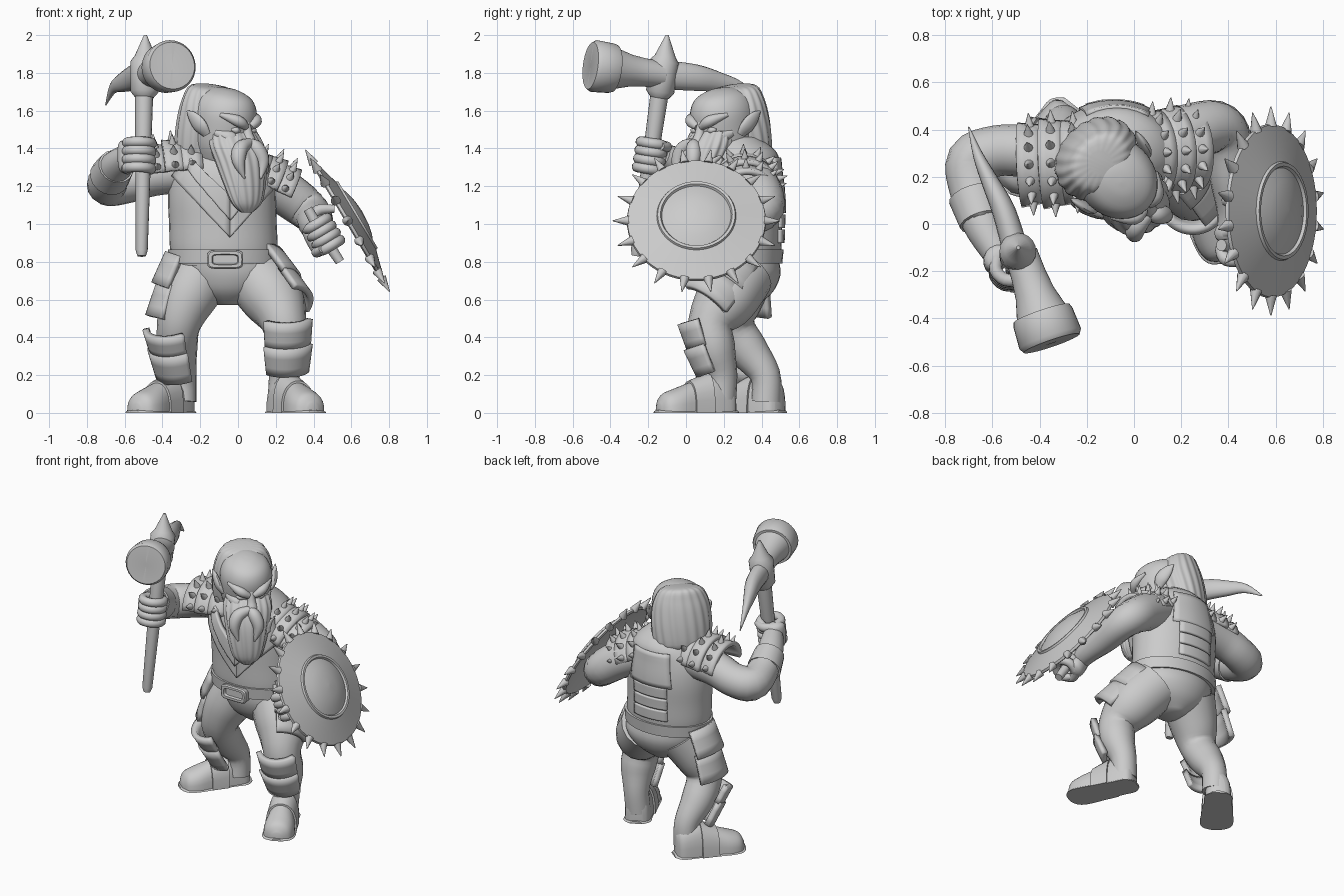
import bpy, bmesh
from math import sin, cos, pi, radians, copysign
from mathutils import Vector, Matrix
from mathutils.bvhtree import BVHTree

if "Cube" in bpy.data.objects:
    bpy.data.objects.remove(bpy.data.objects["Cube"])

clay = bpy.data.materials.new("plain grey clay")
clay.use_nodes = True
clay.diffuse_color = (.6, .6, .6, 1)
clay.node_tree.nodes["Principled BSDF"].inputs["Base Color"].default_value = clay.diffuse_color
X_AXIS, Y_AXIS, Z_AXIS = Vector((1, 0, 0)), Vector((0, 1, 0)), Vector((0, 0, 1))


# ---- shared helpers ----
def finish(name, bm, thickness=0):
    bmesh.ops.recalc_face_normals(bm, faces=bm.faces)
    mesh = bpy.data.meshes.new(name)
    bm.to_mesh(mesh)
    bm.free()
    mesh.materials.append(clay)
    mesh.shade_smooth()
    mesh.set_sharp_from_angle(angle=radians(42))
    part = bpy.data.objects.new(name, mesh)
    bpy.context.scene.collection.objects.link(part)
    if thickness:
        solid = part.modifiers.new("thickness", "SOLIDIFY")
        solid.thickness, solid.offset = thickness, 0
    return part


def loft(name, rings, closed=True, thickness=0):
    bm = bmesh.new()
    rows = [[bm.verts.new(point) for point in ring] for ring in rings]
    count = len(rows[0])
    for low, high in zip(rows, rows[1:]):
        for i in range(count if closed else count - 1):
            j = (i + 1) % count
            bm.faces.new((low[i], low[j], high[j], high[i]))
    if closed:
        bm.faces.new(rows[0])
        bm.faces.new(rows[-1])
    return finish(name, bm, thickness)


def smooth_rows(rows, steps):
    rows = [Vector(row) for row in rows]
    padded = [rows[0]] + rows + [rows[-1]]
    result = []
    for a, b, c, d in zip(padded, padded[1:], padded[2:], padded[3:]):
        for k in range(steps):
            t = k / steps
            result.append(b + (c - a) * (t / 2) + (a * 2 - b * 5 + c * 4 - d) * (t * t / 2)
                          + (b * 3 - a - c * 3 + d) * (t ** 3 / 2))
    return result + [rows[-1]]


def stack(name, rows, steps=4, place=Matrix(), flutes=0, depth=0, sides=32):
    """Horizontal ovals: height, centre x, centre y, radius x, radius y."""
    rings = []
    for z, cx, cy, rx, ry in smooth_rows(rows, steps):
        ring = []
        for i in range(sides):
            a = 2 * pi * i / sides
            wave = 1 + depth * sin(flutes * a + z * 9)
            ring.append(place @ Vector((cx + rx * wave * cos(a), cy + ry * wave * sin(a), z)))
        rings.append(ring)
    return loft(name, rings)


def tube(name, path, ref=X_AXIS, steps=4, sides=16, flat=1, place=Matrix()):
    """Round limb through points: x, y, z, radius."""
    rows = smooth_rows(path, steps)
    rings = []
    for i, row in enumerate(rows):
        ahead, behind = rows[min(i + 1, len(rows) - 1)], rows[max(i - 1, 0)]
        tangent = (ahead - behind).to_3d().normalized()
        u = (ref - tangent * ref.dot(tangent)).normalized()
        v = tangent.cross(u)
        angles = [2 * pi * k / sides for k in range(sides)]
        rings.append([place @ (row.to_3d() + (u * flat * cos(a) + v * sin(a)) * max(row[3], .003)) for a in angles])
    return loft(name, rings)


def arc_plate(name, start, end, facing, r_start, r_end, half_angle, thickness=.035):
    start, end, facing = Vector(start), Vector(end), Vector(facing)
    axis = (end - start).normalized()
    facing = (facing - axis * facing.dot(axis)).normalized()
    side = axis.cross(facing)
    angles = [radians(half_angle) * k / 8 for k in range(-8, 9)]
    rings = [[start.lerp(end, t) + (facing * cos(a) + side * sin(a)) * (r_start + (r_end - r_start) * t)
              for a in angles] for t in (0, .35, .7, 1)]
    loft(name, rings, closed=False, thickness=thickness)
    return axis, facing, side


def spikes(name, places, length, radius):
    bm = bmesh.new()
    for base, direction in places:
        turn = direction.to_track_quat("Z", "Y").to_matrix().to_4x4()
        spot = Matrix.Translation(base + direction * length / 2) @ turn
        bmesh.ops.create_cone(bm, cap_ends=True, segments=10, radius1=radius, radius2=radius / 12,
                              depth=length, matrix=spot)
    finish(name, bm)


# ---- body ----
torso = stack("torso", [(.78, -.07, .29, .27, .2), (.87, -.075, .29, .285, .215), (1, -.08, .29, .285, .22),
                        (1.15, -.085, .29, .285, .225), (1.28, -.08, .29, .27, .21), (1.38, -.07, .3, .2, .18),
                        (1.46, -.07, .26, .11, .12)])
stack("trousers", [(.57, -.05, .3, .06, .08), (.64, -.05, .3, .2, .16), (.73, -.05, .3, .265, .2),
                   (.82, -.07, .29, .27, .2)])
stack("belt", [(.79, -.072, .29, .275, .2), (.79, -.072, .29, .295, .22), (.865, -.072, .29, .3, .227),
               (.865, -.072, .29, .275, .2)], steps=1)


def rounded_ring(y, half_width, half_height):
    angles = [2 * pi * k / 32 for k in range(32)]
    return [Vector((-.068 + half_width * copysign(abs(cos(a)) ** .4, cos(a)), y,
                    .812 + half_height * copysign(abs(sin(a)) ** .4, sin(a)))) for a in angles]


loft("belt_buckle", [rounded_ring(.1, .09, .045), rounded_ring(.048, .095, .05), rounded_ring(.04, .088, .043),
                     rounded_ring(.04, .07, .028), rounded_ring(.058, .065, .024)])

tree = BVHTree.FromPolygons([v.co for v in torso.data.vertices], [p.vertices for p in torso.data.polygons])


def draped_plate(name, corners, side, thickness, lift):
    """Four x, z corners laid on the chest (side -1) or the back (side 1)."""
    a, b, c, d = [Vector((x, side, z)) for x, z in corners]
    rows = []
    for i in range(9):
        row = []
        for j in range(9):
            start = a.lerp(b, i / 8).lerp(d.lerp(c, i / 8), j / 8)
            hit, normal, *_ = tree.ray_cast(start, Y_AXIS * -side)
            if hit is None:
                hit, normal, *_ = tree.find_nearest(Vector((start.x, .3, start.z)))
            row.append(hit + normal * lift)
        rows.append(row)
    loft(name, rows, closed=False, thickness=thickness)


for name, x_out, z_out, x_in, z_in in (("right", -.33, 1.25, -.25, 1.35), ("left", .18, 1.2, .13, 1.34)):
    draped_plate(name + "_collar", [(x_out, z_out), (-.045, .93), (-.045, 1.04), (x_in, z_in)], -1, .03, .015)
    draped_plate(name + "_collar_trim", [(x_in, z_in - .07), (-.045, 1.02), (-.045, 1.15), (x_in, z_in)], -1, .03, .035)
draped_plate("upper_back_plate", [(-.23, 1.13), (.08, 1.13), (.06, 1.35), (-.2, 1.35)], 1, .02, .002)
for i in range(3):
    low = .9 + i * .08
    draped_plate("lower_back_plate", [(-.2, low), (.04, low), (.04, low + .07), (-.2, low + .07)], 1, .025, .003)

# ---- legs and boots ----
tube("left_leg", [(.08, .3, .74, .17), (.19, .21, .6, .165), (.245, .13, .47, .12), (.26, .15, .34, .112),
                  (.245, .19, .2, .082), (.235, .185, .06, .08)])
tube("right_leg", [(-.19, .3, .74, .17), (-.27, .26, .6, .15), (-.315, .25, .46, .115), (-.32, .33, .33, .105),
                   (-.3, .42, .2, .08), (-.3, .425, .06, .08)])


def boot(name, heel, yaw):
    place = Matrix.Translation(heel) @ Matrix.Rotation(radians(yaw), 4, "Z")

    def shoe(part, rows, steps=4):
        rings = []
        for along, width, height in smooth_rows(rows, steps):
            rings.append([place @ Vector((width * cos(a), -along, height * max(sin(a), 0) ** .7))
                          for a in [pi * k / 14 for k in range(15)]])
        loft(part, rings)

    shoe(name + "_boot", [(-.03, .04, .14), (0, .075, .18), (.1, .085, .21), (.2, .085, .17), (.31, .098, .13),
                          (.38, .08, .1), (.41, .03, .05)])
    shoe(name + "_sole", [(-.045, .04, .015), (0, .085, .015), (.1, .088, .015), (.31, .105, .015),
                          (.39, .085, .015), (.42, .03, .015)])
    shoe(name + "_boot_strap", [(.12, .08, .15), (.12, .097, .215), (.23, .1, .17), (.23, .08, .12)], 1)


boot("left", (.218, .222, 0), 26)
boot("right", (-.29, .475, 0), -38)

arc_plate("left_knee_guard", (.25, .1, .51), (.25, .14, .37), (.2, -1, 0), .135, .125, 62)
arc_plate("left_shin_guard", (.25, .13, .38), (.25, .18, .23), (.2, -1, 0), .135, .115, 62)
arc_plate("right_knee_guard", (-.35, .24, .46), (-.33, .29, .35), (-.6, -.8, 0), .14, .125, 62)
arc_plate("right_shin_guard", (-.33, .28, .36), (-.3, .35, .21), (-.6, -.8, 0), .135, .12, 62)
arc_plate("right_hip_flap", (-.2, .31, .79), (-.26, .31, .62), (-1, -.1, 0), .18, .195, 48)
arc_plate("right_hip_flap_lower", (-.24, .31, .65), (-.28, .31, .47), (-1, -.1, 0), .18, .2, 48)
arc_plate("left_hip_flap", (.08, .27, .77), (.16, .18, .64), (1, -.2, .2), .165, .18, 46)
arc_plate("left_hip_flap_lower", (.15, .2, .66), (.22, .1, .54), (1, -.2, .2), .165, .18, 46)

# ---- arms, hands and spiked shoulder armour ----
tube("right_arm", [(-.25, .31, 1.29, .12), (-.45, .31, 1.26, .112), (-.58, .31, 1.22, .108), (-.685, .265, 1.205, .11),
                   (-.68, .14, 1.24, .1), (-.64, 0, 1.31, .085), (-.58, -.12, 1.36, .065)], ref=Z_AXIS)
tube("right_cuff", [(-.68, .12, 1.25, .09), (-.68, .12, 1.25, .108), (-.645, .01, 1.305, .096),
                    (-.645, .01, 1.305, .07)], ref=Z_AXIS, steps=1)
tube("left_arm", [(.1, .35, 1.24, .12), (.24, .39, 1.17, .12), (.35, .41, 1.09, .112), (.4, .35, 1.04, .1),
                  (.41, .2, 1, .09), (.42, .06, .965, .07), (.41, -.03, .95, .06)], ref=Z_AXIS)


def fist(name, centre, axis, palm):
    centre, axis, palm = Vector(centre), Vector(axis).normalized(), Vector(palm)
    palm = (palm - axis * palm.dot(axis)).normalized()
    side = axis.cross(palm)
    for i in range(4):
        middle = centre + axis * (i - 1.5) * .045
        path = [(*(middle + (palm * cos(a) + side * sin(a)) * .066), .028 if k < 6 else .018)
                for k, a in enumerate(radians(50 * k) for k in range(7))]
        tube(name + "_finger", path, ref=axis, steps=3, sides=10)
    knuckle = centre + palm * .07
    tube(name + "_palm", [(*(knuckle + axis * s), r) for s, r in ((-.09, .02), (-.06, .055), (.06, .06), (.09, .02))],
         ref=palm, flat=.8)
    thumb = [(palm * .07 - side * .02, .03), (palm * .03 - side * .07, .028), (-palm * .04 - side * .075, .02)]
    tube(name + "_thumb", [(*(centre + axis * .06 + p), r) for p, r in thumb], ref=axis, sides=10)


fist("right_hand", (-.525, -.185, 1.36), (.02, .15, 1), (-.85, .5, 0))
fist("left_hand", (.45, -.09, .94), (.51, 0, -.86), (-.6, .8, 0))


def shoulder_armour(name, start, end, facing, radius):
    start, end = Vector(start), Vector(end)
    places = []
    for i in range(3):
        a, b = start.lerp(end, i / 3), start.lerp(end, (i + 1.15) / 3)
        size = radius - .012 * abs(i - 1)
        axis, front, side = arc_plate(name + "_band", a, b, facing, size - .005, size + .01, 82, .03)
        for k in range(-3, 4):
            t = radians(k * 24)
            out = front * cos(t) + side * sin(t)
            places.append((a.lerp(b, .5) + out * (size + .01), out))
    spikes(name + "_spikes", places, .06, .022)


shoulder_armour("right_shoulder", (-.19, .265, 1.27), (-.47, .25, 1.245), (-.15, 0, 1), .17)
shoulder_armour("left_shoulder", (.02, .3, 1.24), (.25, .32, 1.13), (.42, 0, .9), .168)

# ---- head, bowed a little and turned to its left ----
head = (Matrix.Translation((-.085, .205, 1.51)) @ Matrix.Rotation(radians(46), 4, "Z")
        @ Matrix.Rotation(radians(11), 4, "X"))
hanging = Matrix.Translation((-.06, .2, 1.53)) @ Matrix.Rotation(radians(32), 4, "Z")
stack("head", [(-.2, 0, 0, .1, .12), (-.1, 0, 0, .145, .17), (0, 0, 0, .16, .185), (.1, 0, 0, .16, .185),
               (.17, 0, 0, .125, .15), (.205, 0, 0, .06, .075), (.213, 0, 0, .005, .005)], place=head)
stack("hair", [(-.18, 0, .1, .13, .1), (-.17, 0, .1, .175, .13), (-.06, 0, .1, .19, .145), (.05, 0, .1, .185, .145),
               (.13, 0, .11, .165, .125), (.19, 0, .12, .125, .1), (.205, 0, .12, .05, .05)],
      place=head, flutes=18, depth=.02, sides=108)
stack("beard", [(-.04, 0, -.07, .13, .09), (-.11, 0, -.1, .15, .12), (-.2, 0, -.14, .14, .115),
                (-.32, 0, -.18, .118, .085), (-.42, 0, -.2, .085, .055), (-.47, 0, -.2, .03, .022)],
      place=hanging, flutes=16, depth=.03, sides=96)
tube("nose", [(0, -.17, .06, .02), (0, -.195, 0, .027), (0, -.215, -.05, .04), (0, -.195, -.085, .015)], place=head)
for s, side in ((1, "left"), (-1, "right")):
    tube(side + "_brow", [(s * .015, -.19, .04, .018), (s * .07, -.175, .07, .03), (s * .135, -.1, .09, .01)],
         ref=Z_AXIS, place=head)
    tube(side + "_cheek", [(s * .03, -.165, -.04, .02), (s * .08, -.145, -.03, .042), (s * .13, -.08, -.01, .02)],
         ref=Z_AXIS, place=head)
    tube(side + "_eye", [(s * .04, -.175, .015, .005), (s * .065, -.167, .018, .018), (s * .09, -.155, .02, .005)],
         ref=Z_AXIS, place=head)
    tube(side + "_ear", [(s * .15, -.04, -.03, .025), (s * .175, -.01, .01, .042), (s * .19, .04, .05, .032),
                         (s * .2, .08, .075, .004)], ref=X_AXIS, flat=.5, place=head)
    tube(side + "_moustache", [(.02, -.2, -.1, .025), (s * .05, -.22, -.13, .04), (s * .075, -.24, -.2, .035),
                               (s * .05, -.26, -.29, .004)], place=hanging)

# ---- war hammer ----
tube("hammer_shaft", [(-.51, -.265, .83, .022), (-.51, -.26, .86, .032), (-.497, -.14, 1.69, .048)], steps=1)
tube("hammer_socket", [(-.497, -.142, 1.67, .05), (-.495, -.137, 1.7, .075), (-.492, -.115, 1.86, .078),
                       (-.492, -.11, 1.89, .055), (-.49, -.1, 2, .008)], steps=1, sides=20)
hub, aim = Vector((-.478, -.125, 1.79)), Vector((.32, -.94, .12)).normalized()
profile = ((0, .07), (.1, .075), (.18, .085), (.27, .11), (.27, .125), (.29, .132), (.385, .138), (.405, .125), (.405, .01))
tube("hammer_head", [(*(hub + aim * along), radius) for along, radius in profile], ref=Z_AXIS, steps=1, sides=32)
tube("hammer_beak", [(-.5, -.12, 1.79, .055), (-.55, .05, 1.775, .05), (-.61, .18, 1.75, .037),
                     (-.66, .29, 1.72, .022), (-.7, .41, 1.63, .003)], ref=Z_AXIS, flat=1.4)

# ---- round spiked shield ----
shield = Matrix.Translation((.58, .055, 1.017)) @ Vector((.86, 0, .51)).to_track_quat("Z", "Y").to_matrix().to_4x4()
rim = [(.045, .01), (.03, .2), (-.012, .355), (-.005, .368), (.01, .365), (.052, .21), (.064, .205), (.064, .19),
       (.052, .183), (.074, .13), (.087, .07), (.092, .005)]
stack("shield", [(z, 0, 0, r, r) for z, r in rim], steps=1, place=shield, sides=64)
turned = shield.to_3x3()
spokes = [Vector((cos(a), sin(a), 0)) for a in (2 * pi * k / 18 for k in range(18))]
spikes("shield_spikes", [(shield @ (v * .358), (turned @ v).normalized()) for v in spokes], .085, .027)
tube("shield_grip", [(.37, -.09, 1.08, .025), (.45, -.09, .94, .03), (.54, -.09, .8, .025)], ref=Y_AXIS)
tube("shield_arm_strap", [(.51, .1, 1.08, .02), (.42, .1, 1.07, .03), (.38, .1, .99, .02)], ref=Y_AXIS)
